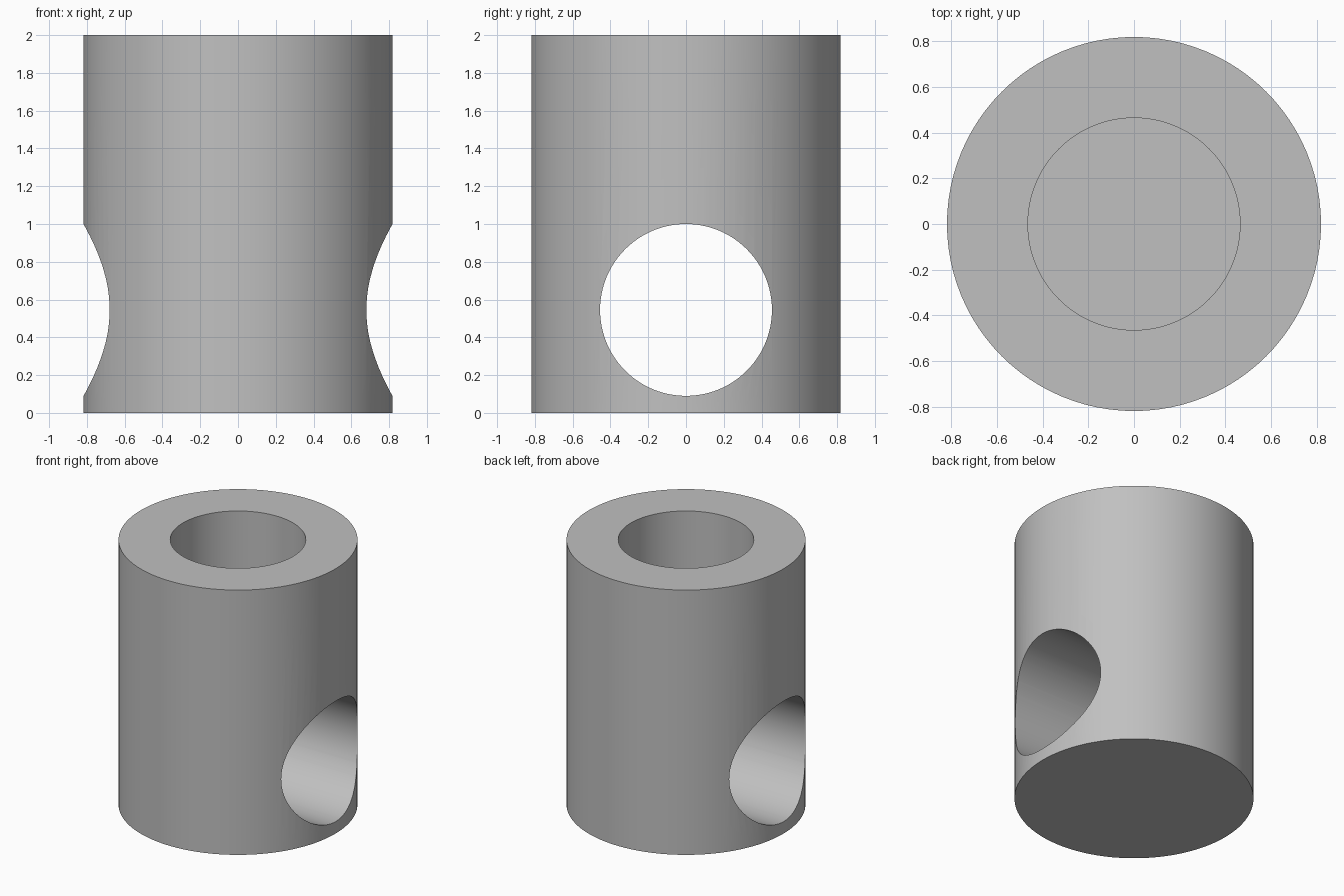
import bpy
import math

if "Cube" in bpy.data.objects:
    bpy.data.objects.remove(bpy.data.objects["Cube"], do_unlink=True)

OUTER_R, HEIGHT = 0.818, 2.0
BORE_R, BORE_FLOOR = 0.464, 1.09
CROSS_R, CROSS_Z = 0.455, 0.545

grey = bpy.data.materials.new("plain grey")
grey.use_nodes = True
colour = (0.53, 0.53, 0.53, 1)
grey.diffuse_color = colour
grey.node_tree.nodes["Principled BSDF"].inputs["Base Color"].default_value = colour


def cylinder(name, radius, depth, location, rotation=(0, 0, 0)):
    bpy.ops.mesh.primitive_cylinder_add(
        vertices=96, radius=radius, depth=depth, location=location, rotation=rotation)
    obj = bpy.context.object
    obj.name = name
    obj.data.materials.append(grey)
    return obj


# Solid round body
body = cylinder("connector_body", OUTER_R, HEIGHT, (0, 0, HEIGHT / 2))

# Blind bore from the top, and a through hole along x near the base
bore = cylinder("bore_cutter", BORE_R, 2, (0, 0, BORE_FLOOR + 1))
cross = cylinder("cross_hole_cutter", CROSS_R, 3, (0, 0, CROSS_Z), (0, math.pi / 2, 0))

bpy.ops.object.select_all(action="DESELECT")
body.select_set(True)
bpy.context.view_layer.objects.active = body
for cutter in (bore, cross):
    cut = body.modifiers.new(cutter.name, "BOOLEAN")
    cut.operation = "DIFFERENCE"
    cut.solver = "EXACT"
    cut.object = cutter
    bpy.ops.object.modifier_apply(modifier=cut.name)
    bpy.data.objects.remove(cutter, do_unlink=True)

# Smooth round walls, crisp rims
bpy.ops.object.shade_smooth_by_angle(angle=math.radians(30))
